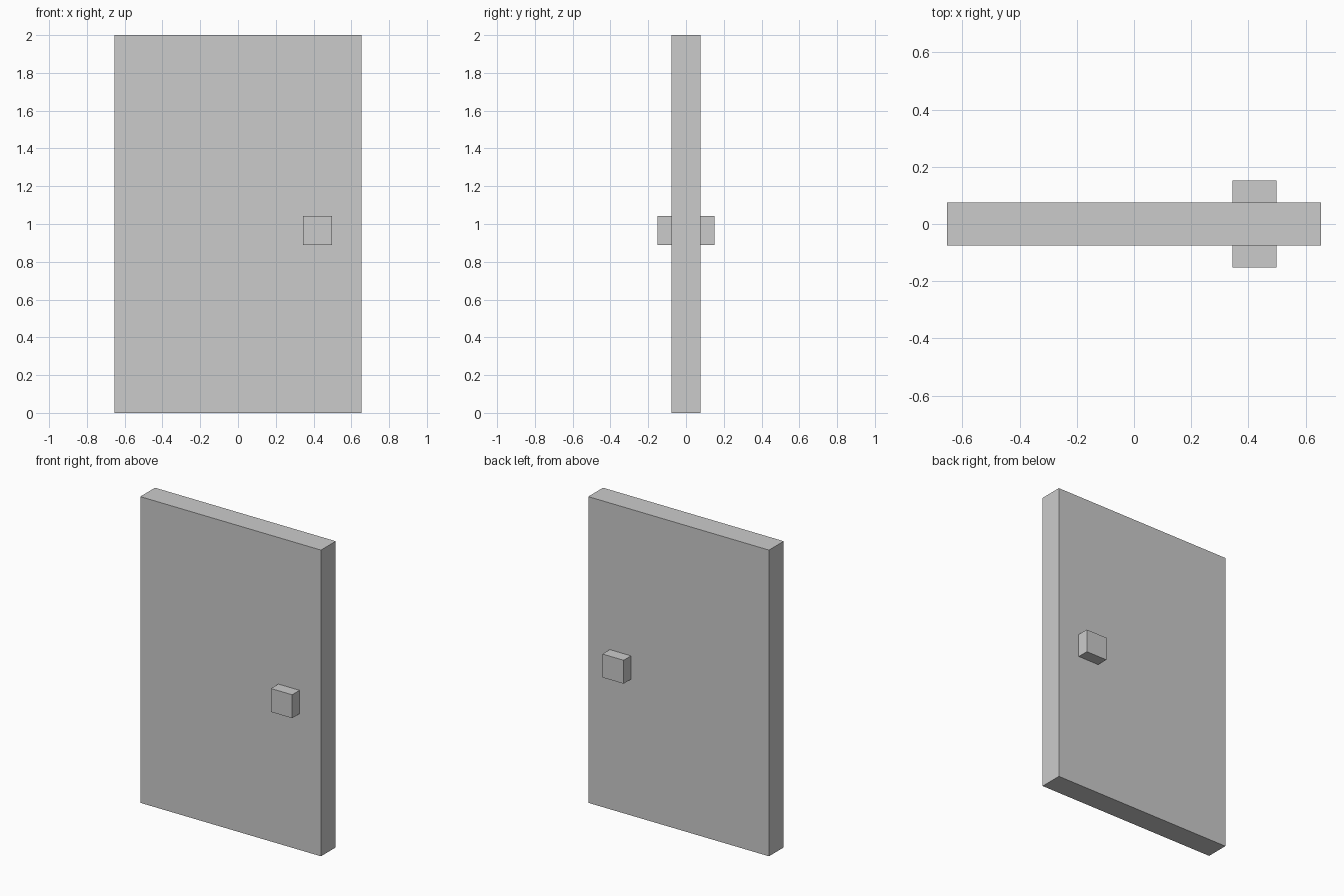
import bpy

if "Cube" in bpy.data.objects:
    bpy.data.objects.remove(bpy.data.objects["Cube"])


def box(name, center, size):
    bpy.ops.mesh.primitive_cube_add(size=1, location=center)
    obj = bpy.context.object
    obj.name = name
    obj.scale = size
    bpy.ops.object.transform_apply(location=False, rotation=False, scale=True)
    return obj


WIDTH, THICK, HEIGHT = 1.306, 0.152, 2.0
KNOB, KNOB_DEPTH = 0.153, 0.076

# Door slab
box("door_panel", (0, 0, HEIGHT / 2), (WIDTH, THICK, HEIGHT))

# Square knob on each face
for side, name in ((-1, "front_knob"), (1, "back_knob")):
    y = side * (THICK + KNOB_DEPTH) / 2
    box(name, (0.421, y, 0.966), (KNOB, KNOB_DEPTH, KNOB))
